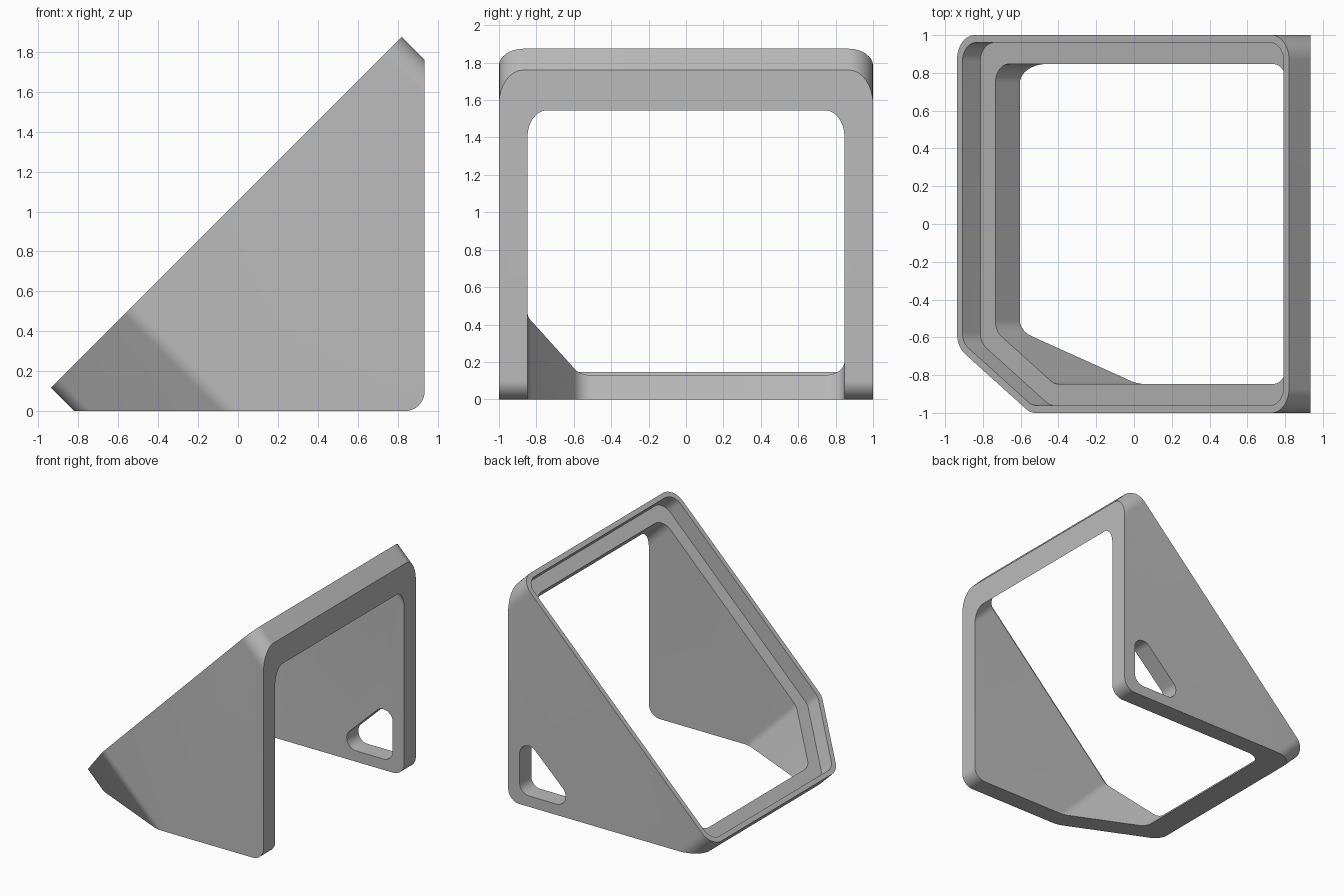
import bpy, bmesh
from math import sqrt, tan
from mathutils import Vector

cube = bpy.data.objects.get("Cube")
if cube:
    bpy.data.objects.remove(cube, do_unlink=True)

S = sqrt(0.5)
TOP = 0.745        # height of the slanted face along its own normal
SEGMENTS = 10


def offset(points, d):
    """Move every side of a counter-clockwise polygon inwards by d."""
    pts = [Vector(p) for p in points]
    result = []
    for i, p in enumerate(pts):
        a = (p - pts[i - 1]).normalized()
        b = (pts[(i + 1) % len(pts)] - p).normalized()
        na, nb = Vector((-a.y, a.x)), Vector((-b.y, b.x))
        result.append(p + (na + nb) * d / (1 + na.dot(nb)))
    return result


def rounded(points, radii):
    """Replace each corner by an arc; a radius of 0 keeps it sharp."""
    pts = [Vector(p) for p in points]
    result = []
    for i, (p, r) in enumerate(zip(pts, radii)):
        if r == 0:
            result.append(p)
            continue
        a = (pts[i - 1] - p).normalized()
        b = (pts[(i + 1) % len(pts)] - p).normalized()
        half = a.angle(b) / 2
        start, end = p + a * r / tan(half), p + b * r / tan(half)
        centre = p + (a + b).normalized() * sqrt(r * r + (start - p).length_squared)
        for k in range(SEGMENTS + 1):
            ray = (start - centre).lerp(end - centre, k / SEGMENTS)
            result.append(centre + ray.normalized() * r)
    return result


def slanted(u, y, w):
    return ((u - w) * S, y, (u + w) * S)


def sideways(x, z, y):
    return (x, y, z)


def prism(name, profile, place, low, high):
    bm = bmesh.new()
    ends = [[bm.verts.new(place(p.x, p.y, h)) for p in profile] for h in (low, high)]
    bm.faces.new(ends[0])
    bm.faces.new(ends[1])
    n = len(profile)
    for i in range(n):
        j = (i + 1) % n
        bm.faces.new((ends[0][i], ends[0][j], ends[1][j], ends[1][i]))
    bmesh.ops.recalc_face_normals(bm, faces=bm.faces)
    mesh = bpy.data.meshes.new(name)
    bm.to_mesh(mesh)
    bm.free()
    obj = bpy.data.objects.new(name, mesh)
    bpy.context.collection.objects.link(obj)
    return obj


# Frame outline on the slanted plane, with one clipped corner
outline = [(-0.031, -1), (1.906, -1), (1.906, 1), (-0.58, 1), (-0.58, -0.65)]
n = len(outline)
frame = prism("angled_frame", rounded(outline, [0.13] * n), slanted, -0.9, TOP)

# Upright and floor planes that trim the frame into a wedge
trim = prism("wedge_trim", rounded([(-2, 0), (0.935, 0), (0.935, 3), (-2, 3)],
                                   [0, 0.1, 0, 0]), sideways, -1.3, 1.3)
# Opening, stepped recess in the slanted face, cable hole in the back wall
opening = prism("opening_cutter", rounded(offset(outline, 0.153), [0.1] * n),
                slanted, -1.2, 1.2)
recess = prism("recess_cutter", rounded(offset(outline, 0.04), [0.1] * n),
               slanted, TOP - 0.134, 1.2)
r = 0.085
reach = r * (1 + sqrt(2))
hole = prism("hole_cutter",
             rounded([(0.83, 0.09), (0.83, 0.5 - r + reach),
                      (0.4 + r - reach, 0.09)], [r] * 3),
             sideways, 0.6, 1.3)

for cutter, operation in ((trim, "INTERSECT"), (opening, "DIFFERENCE"),
                          (recess, "DIFFERENCE"), (hole, "DIFFERENCE")):
    mod = frame.modifiers.new(cutter.name, "BOOLEAN")
    mod.object = cutter
    mod.operation = operation
    mod.solver = "EXACT"
    cutter.hide_render = True

# Bake the cuts and drop the cutters
bpy.context.view_layer.update()
graph = bpy.context.evaluated_depsgraph_get()
baked = bpy.data.meshes.new_from_object(frame.evaluated_get(graph))
frame.modifiers.clear()
frame.data = baked
for cutter in (trim, opening, recess, hole):
    bpy.data.objects.remove(cutter, do_unlink=True)

# Grey plastic
grey = bpy.data.materials.new("plain_grey")
grey.use_nodes = True
colour = (0.5, 0.5, 0.5, 1)
grey.diffuse_color = colour
grey.node_tree.nodes["Principled BSDF"].inputs["Base Color"].default_value = colour
baked.materials.clear()
baked.materials.append(grey)

bpy.ops.object.select_all(action="DESELECT")
frame.select_set(True)
bpy.context.view_layer.objects.active = frame
bpy.ops.object.shade_smooth_by_angle()
